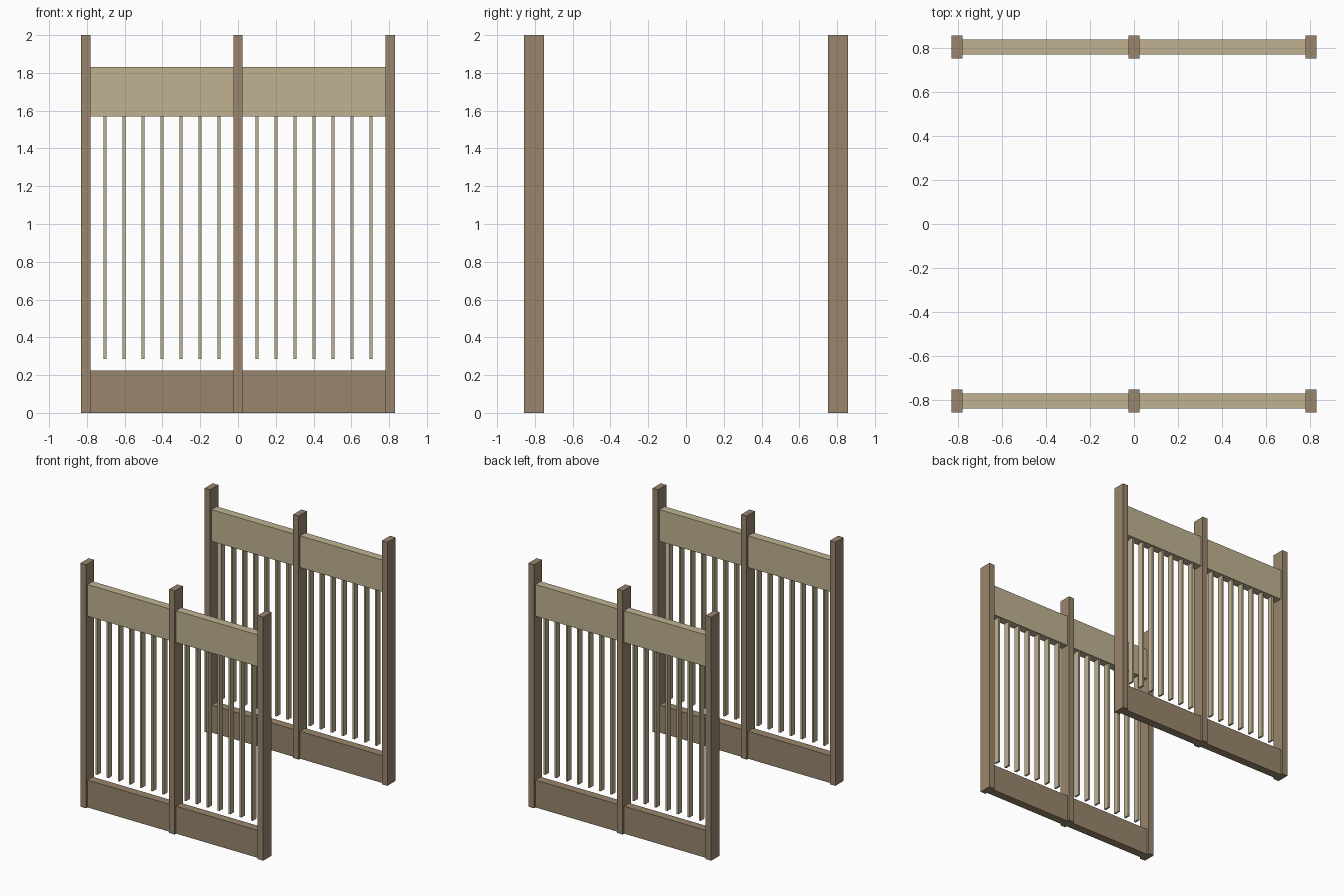
import bpy

# Remove the default cube
cube = bpy.data.objects.get("Cube")
if cube:
    bpy.data.objects.remove(cube, do_unlink=True)


def make_material(name, rgb):
    mat = bpy.data.materials.new(name)
    mat.use_nodes = True
    mat.diffuse_color = (*rgb, 1)
    bsdf = next(n for n in mat.node_tree.nodes if n.type == "BSDF_PRINCIPLED")
    bsdf.inputs["Base Color"].default_value = (*rgb, 1)
    return mat


dark_wood = make_material("dark wood", (0.32, 0.24, 0.15))
light_wood = make_material("light wood", (0.53, 0.45, 0.29))


def box(name, x, y, z, mat):
    """Box spanning the (low, high) pairs x, y and z."""
    spans = (x, y, z)
    bpy.ops.mesh.primitive_cube_add(size=1, location=[sum(s) / 2 for s in spans])
    ob = bpy.context.object
    ob.name = name
    ob.scale = [s[1] - s[0] for s in spans]
    bpy.ops.object.transform_apply(location=False, rotation=False, scale=True)
    ob.data.materials.append(mat)


def around(centre, half):
    return (centre - half, centre + half)


POST_HALF = 0.025
POST_X = 0.805
FENCE_Y = 0.805
BEAM_Z = (1.57, 1.83)

for row, y in (("front", -FENCE_Y), ("back", FENCE_Y)):
    # Upright posts
    for place, x in (("right", -POST_X), ("middle", 0), ("left", POST_X)):
        box(f"{row}_{place}_post", around(x, POST_HALF), around(y, 0.053), (0, 2), dark_wood)

    for side, sign in (("right", -1), ("left", 1)):
        # Rails fitted between neighbouring posts
        rail_x = sorted((sign * POST_HALF, sign * (POST_X - POST_HALF)))
        rail_y = around(y, 0.034)
        box(f"{row}_{side}_top_beam", rail_x, rail_y, BEAM_Z, light_wood)
        box(f"{row}_{side}_base_rail", rail_x, rail_y, (0, 0.225), dark_wood)

        # Thin slats hanging from the beam, clear of the base rail
        for i in range(1, 8):
            box(f"{row}_{side}_slat_{i}", around(sign * i * 0.1007, 0.008),
                around(y, 0.024), (0.285, BEAM_Z[0]), light_wood)
